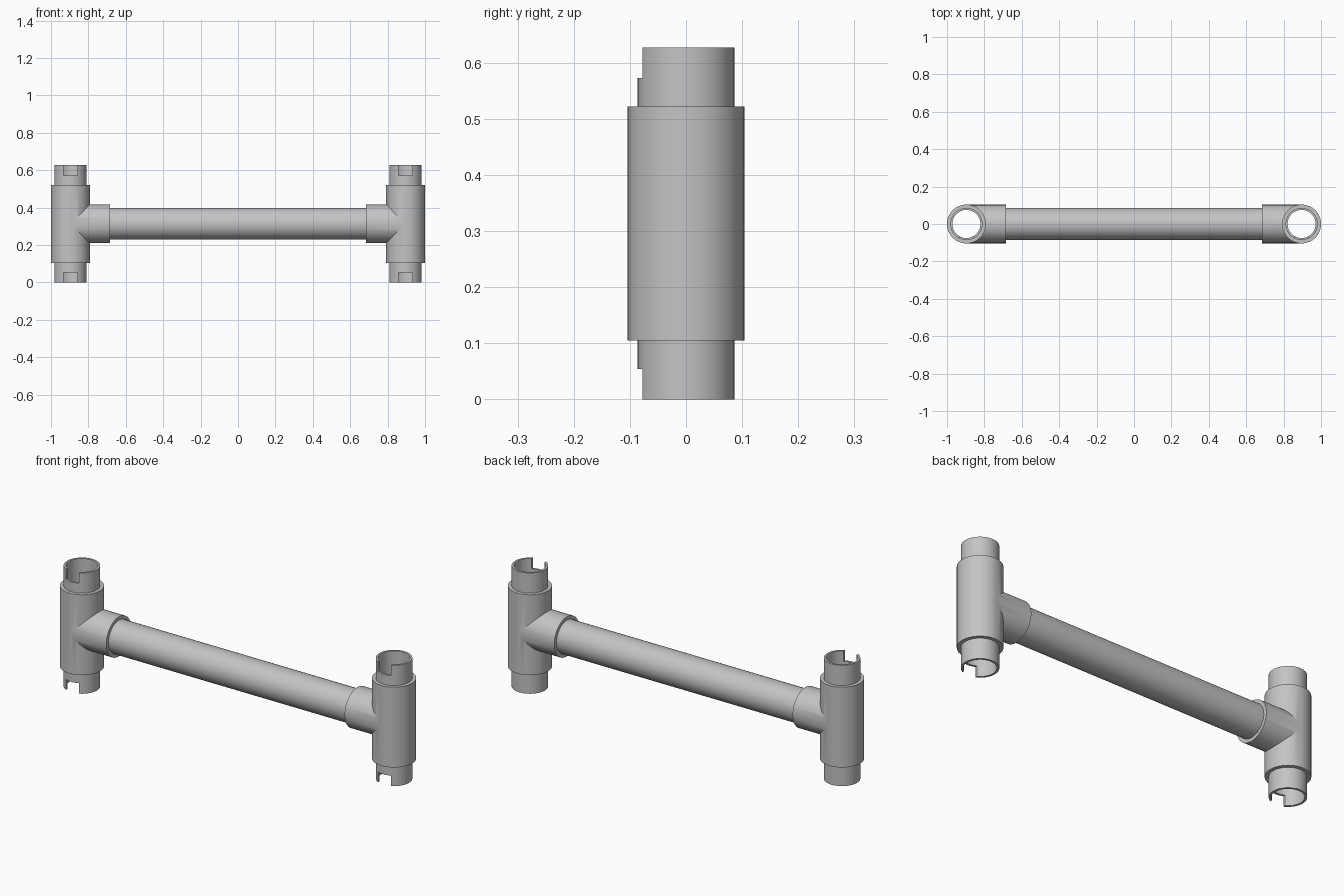
import bpy
import math

cube = bpy.data.objects.get("Cube")
if cube:
    bpy.data.objects.remove(cube, do_unlink=True)

# Dimensions
TEE_X, MID_Z, HEIGHT = 0.896, 0.3135, 0.627
FITTING_R, PIPE_R, BORE_R = 0.104, 0.086, 0.075
TEE_LENGTH, BRANCH_END = 0.417, 0.684
NOTCH_WIDTH, NOTCH_DEPTH = 0.075, 0.054

grey = bpy.data.materials.new("pipe_grey")
grey.use_nodes = True
colour = (0.55, 0.55, 0.55, 1)
grey.diffuse_color = colour
grey.node_tree.nodes["Principled BSDF"].inputs["Base Color"].default_value = colour


def cylinder(name, radius, length, location, along_x=False):
    turn = (0, math.pi / 2, 0) if along_x else (0, 0, 0)
    bpy.ops.mesh.primitive_cylinder_add(vertices=64, radius=radius, depth=length,
                                        location=location, rotation=turn)
    ob = bpy.context.object
    ob.name = name
    ob.data.materials.append(grey)
    return ob


def box(name, size, location):
    bpy.ops.mesh.primitive_cube_add(size=1, location=location)
    ob = bpy.context.object
    ob.name = name
    ob.scale = size
    ob.data.materials.append(grey)
    return ob


def combine(target, tool, operation):
    mod = target.modifiers.new(operation.lower(), "BOOLEAN")
    mod.operation, mod.solver, mod.object = operation, "EXACT", tool
    bpy.context.view_layer.update()
    bpy.ops.object.select_all(action="DESELECT")
    target.select_set(True)
    bpy.context.view_layer.objects.active = target
    bpy.ops.object.modifier_apply(modifier=mod.name)
    bpy.data.objects.remove(tool, do_unlink=True)


def smooth(ob):
    bpy.ops.object.select_all(action="DESELECT")
    ob.select_set(True)
    bpy.context.view_layer.objects.active = ob
    bpy.ops.object.shade_smooth_by_angle(angle=math.radians(25))


for side, sign in (("left", 1), ("right", -1)):
    x = sign * TEE_X
    centre = (x, 0, MID_Z)

    # Tee fitting: upright sleeve with a side branch, bored for the pipe
    tee = cylinder(side + "_tee_fitting", FITTING_R, TEE_LENGTH, centre)
    branch_mid = sign * (TEE_X + BRANCH_END) / 2
    branch = cylinder("branch", FITTING_R - 0.001, TEE_X - BRANCH_END,
                      (branch_mid, 0, MID_Z), along_x=True)
    combine(tee, branch, "UNION")
    combine(tee, cylinder("sleeve_bore", PIPE_R - 0.002, 1, centre), "DIFFERENCE")
    smooth(tee)

    # Upright pipe: open tube with a notch at the front of each end
    pipe = cylinder(side + "_upright_pipe", PIPE_R, HEIGHT, centre)
    combine(pipe, cylinder("pipe_bore", BORE_R, 1, centre), "DIFFERENCE")
    for end in (0, HEIGHT):
        notch = box("notch", (NOTCH_WIDTH, 0.1, NOTCH_DEPTH * 2), (x, -0.09, end))
        combine(pipe, notch, "DIFFERENCE")
    smooth(pipe)

# Cross pipe joining the two branches
smooth(cylinder("cross_pipe", PIPE_R - 0.001, 2 * BRANCH_END + 0.04,
                (0, 0, MID_Z), along_x=True))
